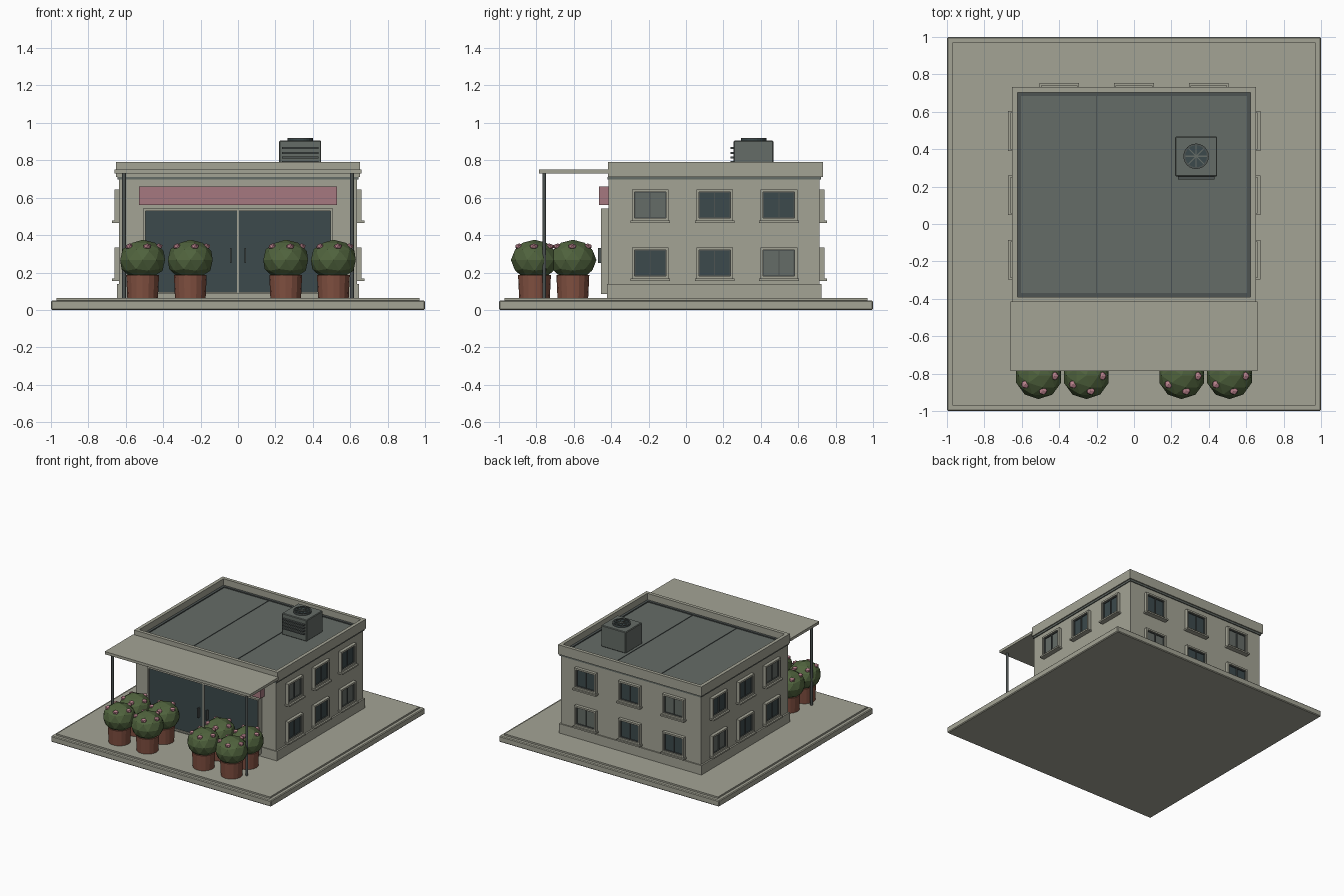
import bpy, bmesh, math
from mathutils import Matrix, Vector

if "Cube" in bpy.data.objects:
    bpy.data.objects.remove(bpy.data.objects["Cube"])


def material(name, rgb):
    m = bpy.data.materials.new(name)
    m.diffuse_color = (*rgb, 1)
    m.use_nodes = True
    m.node_tree.nodes["Principled BSDF"].inputs["Base Color"].default_value = m.diffuse_color
    return m


STONE = material("warm grey stone", (0.37, 0.37, 0.30))
GLASS = material("dark glass", (0.045, 0.068, 0.072))
ROOF = material("slate grey", (0.13, 0.15, 0.135))
METAL = material("dark metal", (0.075, 0.088, 0.085))
SIGN = material("dusty pink", (0.38, 0.19, 0.215))
CLAY = material("terracotta", (0.22, 0.08, 0.052))
LEAF = material("leaf green", (0.08, 0.125, 0.047))
BLOSSOM = material("blossom pink", (0.48, 0.22, 0.26))


def finish(name, bm, mat):
    me = bpy.data.meshes.new(name)
    bm.to_mesh(me)
    bm.free()
    me.materials.append(mat)
    ob = bpy.data.objects.new(name, me)
    bpy.context.collection.objects.link(ob)
    return ob


def boxes(name, mat, spans, frame=Matrix(), bevel=0):
    """One object made of boxes given as (x0, x1, y0, y1, z0, z1)."""
    bm = bmesh.new()
    for x0, x1, y0, y1, z0, z1 in spans:
        centre = Vector(((x0 + x1) / 2, (y0 + y1) / 2, (z0 + z1) / 2))
        size = Matrix.Diagonal((x1 - x0, y1 - y0, z1 - z0, 1))
        bmesh.ops.create_cube(bm, size=1, matrix=frame @ Matrix.Translation(centre) @ size)
    ob = finish(name, bm, mat)
    if bevel:
        mod = ob.modifiers.new("bevel", 'BEVEL')
        mod.width, mod.segments = bevel, 1
    return ob


def ring(x0, x1, y0, y1, z0, z1, t):
    """Four boxes forming a horizontal rectangular rim."""
    return [(x0, x1, y0, y0 + t, z0, z1), (x0, x1, y1 - t, y1, z0, z1),
            (x0, x0 + t, y0 + t, y1 - t, z0, z1), (x1 - t, x1, y0 + t, y1 - t, z0, z1)]


def upright(x0, x1, z0, z1, y0, y1, t):
    """Four boxes forming an upright rectangular frame."""
    return [(x0, x0 + t, y0, y1, z0, z1), (x1 - t, x1, y0, y1, z0, z1),
            (x0 + t, x1 - t, y0, y1, z0, z0 + t), (x0 + t, x1 - t, y0, y1, z1 - t, z1)]


# Ground slab and paving
boxes("ground_slab", STONE, [(-1, 1, -1, 1, 0, 0.05)], bevel=0.006)
boxes("paving", STONE, [(-0.97, 0.97, -0.97, 0.97, 0.05, 0.063)])

# Building body
boxes("walls", STONE, [(-0.635, 0.635, -0.415, 0.715, 0.063, 0.725)])
boxes("plinth", STONE, [(-0.648, 0.648, -0.422, 0.725, 0.063, 0.14)])
boxes("cornice_line", ROOF, [(-0.643, 0.643, -0.42, 0.723, 0.697, 0.712)])
boxes("parapet", STONE, ring(-0.652, 0.652, -0.418, 0.732, 0.712, 0.79, 0.028))
boxes("roof_deck", ROOF, [(-0.625, 0.625, -0.39, 0.705, 0.715, 0.73)])
boxes("roof_edge", METAL, ring(-0.624, 0.624, -0.39, 0.704, 0.73, 0.738, 0.02))
boxes("roof_seams", METAL, [(x - 0.003, x + 0.003, -0.37, 0.684, 0.73, 0.734)
                            for x in (-0.2, 0.2)])

# Rooftop cooling unit: casing, front louvres, round fan
boxes("cooling_unit", ROOF, [(0.22, 0.445, 0.255, 0.468, 0.73, 0.905)], bevel=0.005)
boxes("cooling_louvres", METAL, [(0.235, 0.43, 0.238, 0.256, z, z + 0.01)
                                 for z in (0.785, 0.81, 0.835, 0.86)])
FAN = Matrix.Translation((0.332, 0.362, 0.908))
bm = bmesh.new()
bmesh.ops.create_cone(bm, cap_ends=True, segments=24, radius1=0.068, radius2=0.068,
                      depth=0.01, matrix=FAN)
finish("fan_disc", bm, GLASS)
bm = bmesh.new()
rims = [[bm.verts.new(FAN @ Vector((r * math.cos(a), r * math.sin(a), z)))
         for a in [i * math.tau / 24 for i in range(24)]]
        for r, z in ((0.068, -0.004), (0.068, 0.012), (0.058, 0.012), (0.058, -0.004))]
for a, b in zip(rims, rims[1:] + rims[:1]):
    for i in range(24):
        j = (i + 1) % 24
        bm.faces.new((a[i], a[j], b[j], b[i]))
finish("fan_rim", bm, METAL)
bm = bmesh.new()
for i in range(4):
    bmesh.ops.create_cube(bm, size=1, matrix=FAN @ Matrix.Rotation(i * math.pi / 4, 4, 'Z')
                          @ Matrix.Translation((0, 0, 0.008)) @ Matrix.Diagonal((0.12, 0.006, 0.006, 1)))
finish("fan_grille", bm, ROOF)

# Canopy on two posts
boxes("canopy", STONE, [(-0.66, 0.66, -0.787, -0.415, 0.73, 0.752)])
bm = bmesh.new()
for x in (-0.61, 0.61):
    bmesh.ops.create_cone(bm, cap_ends=True, segments=12, radius1=0.01, radius2=0.01,
                          depth=0.667, matrix=Matrix.Translation((x, -0.758, 0.3965)))
finish("canopy_posts", bm, METAL)

# Shop front: sign board, glazed double door, handles
boxes("sign_board", SIGN, [(-0.53, 0.53, -0.465, -0.41, 0.56, 0.66)])
boxes("door_frame", STONE, upright(-0.507, 0.507, 0.085, 0.542, -0.455, -0.41, 0.012)
      + [(-0.006, 0.006, -0.45, -0.42, 0.09, 0.535)])
boxes("door_glass", GLASS, [(-0.497, 0.497, -0.445, -0.41, 0.095, 0.532)])
boxes("door_handles", METAL, [(s * 0.038 - 0.004, s * 0.038 + 0.004, -0.47, -0.445, 0.25, 0.33)
                              for s in (-1, 1)])


# Windows: local x runs along the wall, local -y points outward
def window(side, wall, u, z, shaded):
    frame = wall @ Matrix.Translation((u, 0, z))
    boxes(side + "_window_frame", STONE,
          upright(-0.098, 0.098, 0.0, 0.168, -0.026, 0.005, 0.014), frame)
    boxes(side + "_window_sill", STONE, [(-0.106, 0.106, -0.04, 0.005, -0.012, 0.0)], frame)
    boxes(side + "_window_pane", ROOF if shaded else GLASS,
          [(-0.086, 0.086, -0.008, 0.0, 0.012, 0.158)], frame)
    boxes(side + "_window_bars", METAL,
          upright(-0.084, 0.084, 0.014, 0.154, -0.016, -0.006, 0.005)
          + [(-0.003, 0.003, -0.016, -0.006, 0.016, 0.152)], frame)


SIDES = (("right", (0.635, 0, 0), 90, (-0.192, 0.153, 0.497), 1),
         ("left", (-0.635, 0, 0), -90, (-0.497, -0.153, 0.192), -1),
         ("back", (0, 0.715, 0), 180, (-0.4, 0, 0.4), -1))
for side, origin, turn, places, order in SIDES:
    wall = Matrix.Translation(origin) @ Matrix.Rotation(math.radians(turn), 4, 'Z')
    for i, u in enumerate(places[::order]):
        window(side, wall, u, 0.167, i == 2)
        window(side, wall, u, 0.477, i == 0)


# Potted shrubs: tapered pot, faceted crown, five blossoms
def shrub(x, y):
    base = Matrix.Translation((x, y, 0))
    bm = bmesh.new()
    bmesh.ops.create_cone(bm, cap_ends=True, segments=16, radius1=0.082, radius2=0.088,
                          depth=0.125, matrix=base @ Matrix.Translation((0, 0, 0.1255)))
    finish("pot", bm, CLAY)
    bm = bmesh.new()
    bmesh.ops.create_icosphere(bm, subdivisions=2, radius=0.126, matrix=base
                               @ Matrix.Translation((0, 0, 0.267)) @ Matrix.Diagonal((1, 1, 0.86, 1)))
    finish("shrub", bm, LEAF)
    bm = bmesh.new()
    for i in range(5):
        a = math.radians(-2 - 72 * i)
        spot = Matrix.Translation((0.085 * math.cos(a), 0.085 * math.sin(a), 0.339))
        bmesh.ops.create_icosphere(bm, subdivisions=1, radius=0.024,
                                   matrix=base @ spot @ Matrix.Diagonal((1, 1, 0.7, 1)))
    finish("blossoms", bm, BLOSSOM)


for x in (-0.51, -0.255, 0.255, 0.51):
    for y in (-0.81, -0.605):
        shrub(x, y)
